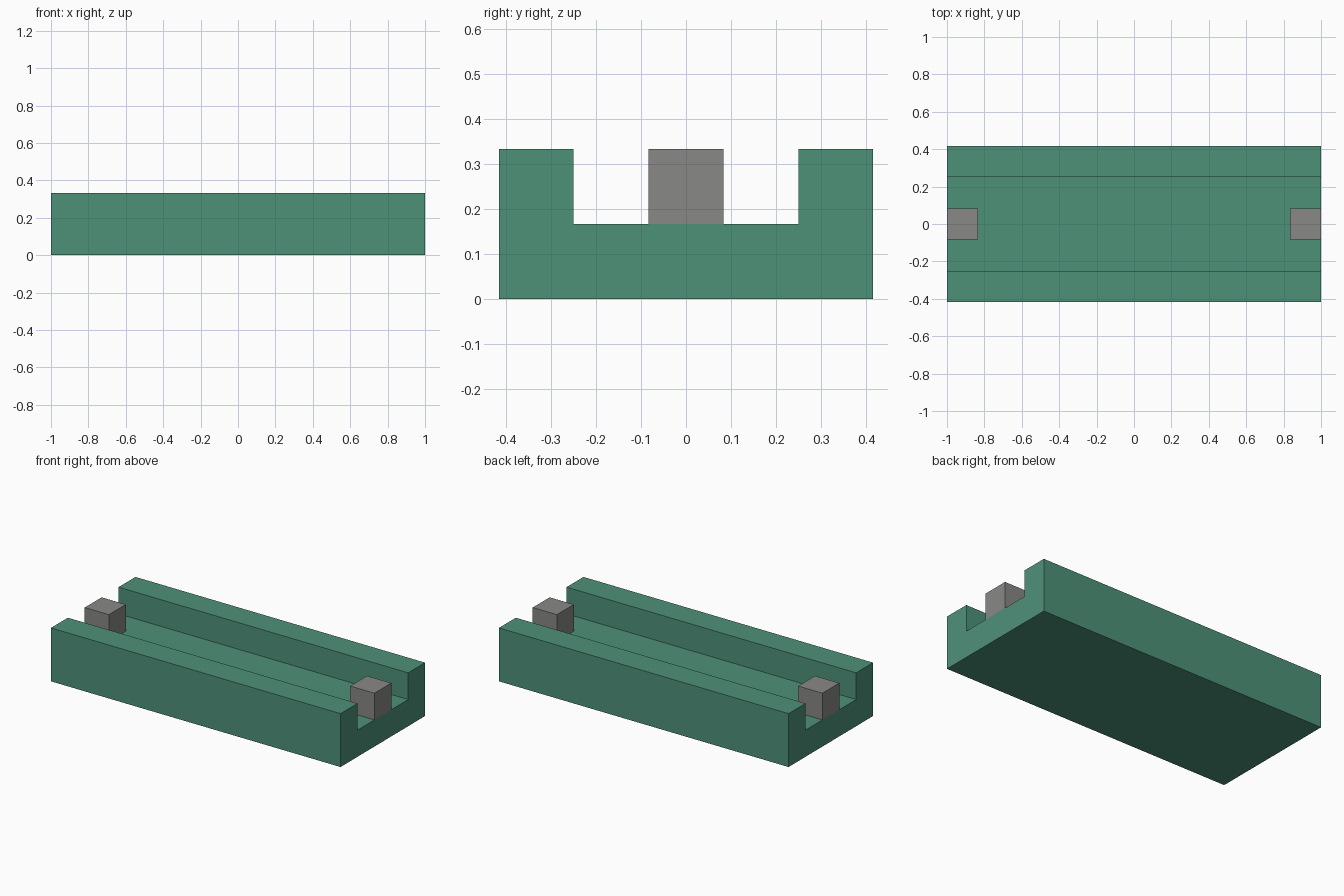
import bpy
import bmesh

cube = bpy.data.objects.get("Cube")
if cube:
    bpy.data.objects.remove(cube, do_unlink=True)

U = 1 / 6  # module: wall thickness, floor thickness and block size


def material(name, color):
    mat = bpy.data.materials.new(name)
    mat.use_nodes = True
    mat.diffuse_color = color
    mat.node_tree.nodes["Principled BSDF"].inputs["Base Color"].default_value = color
    return mat


def extrude_profile(name, profile, x_min, x_max, mat):
    """Extrude a closed (y, z) outline along x."""
    bm = bmesh.new()
    face = bm.faces.new([bm.verts.new((x_min, y, z)) for y, z in profile])
    result = bmesh.ops.extrude_face_region(bm, geom=[face])
    moved = [v for v in result["geom"] if isinstance(v, bmesh.types.BMVert)]
    bmesh.ops.translate(bm, verts=moved, vec=(x_max - x_min, 0, 0))
    bmesh.ops.recalc_face_normals(bm, faces=bm.faces)
    mesh = bpy.data.meshes.new(name)
    bm.to_mesh(mesh)
    bm.free()
    mesh.materials.append(mat)
    obj = bpy.data.objects.new(name, mesh)
    bpy.context.collection.objects.link(obj)
    return obj


green = material("green", (0.076, 0.283, 0.191, 1))
grey = material("grey", (0.246, 0.246, 0.238, 1))

# Channel: floor with two side walls
outer, inner = 2.5 * U, 1.5 * U
half = [(outer, 0), (outer, 2 * U), (inner, 2 * U), (inner, U)]
channel = half + [(-y, z) for y, z in reversed(half)]
extrude_profile("channel_body", channel, -1, 1, green)

# End blocks standing on the channel floor
block = [(-U / 2, U), (U / 2, U), (U / 2, 2 * U), (-U / 2, 2 * U)]
extrude_profile("right_end_block", block, -1, -1 + U, grey)
extrude_profile("left_end_block", block, 1 - U, 1, grey)
